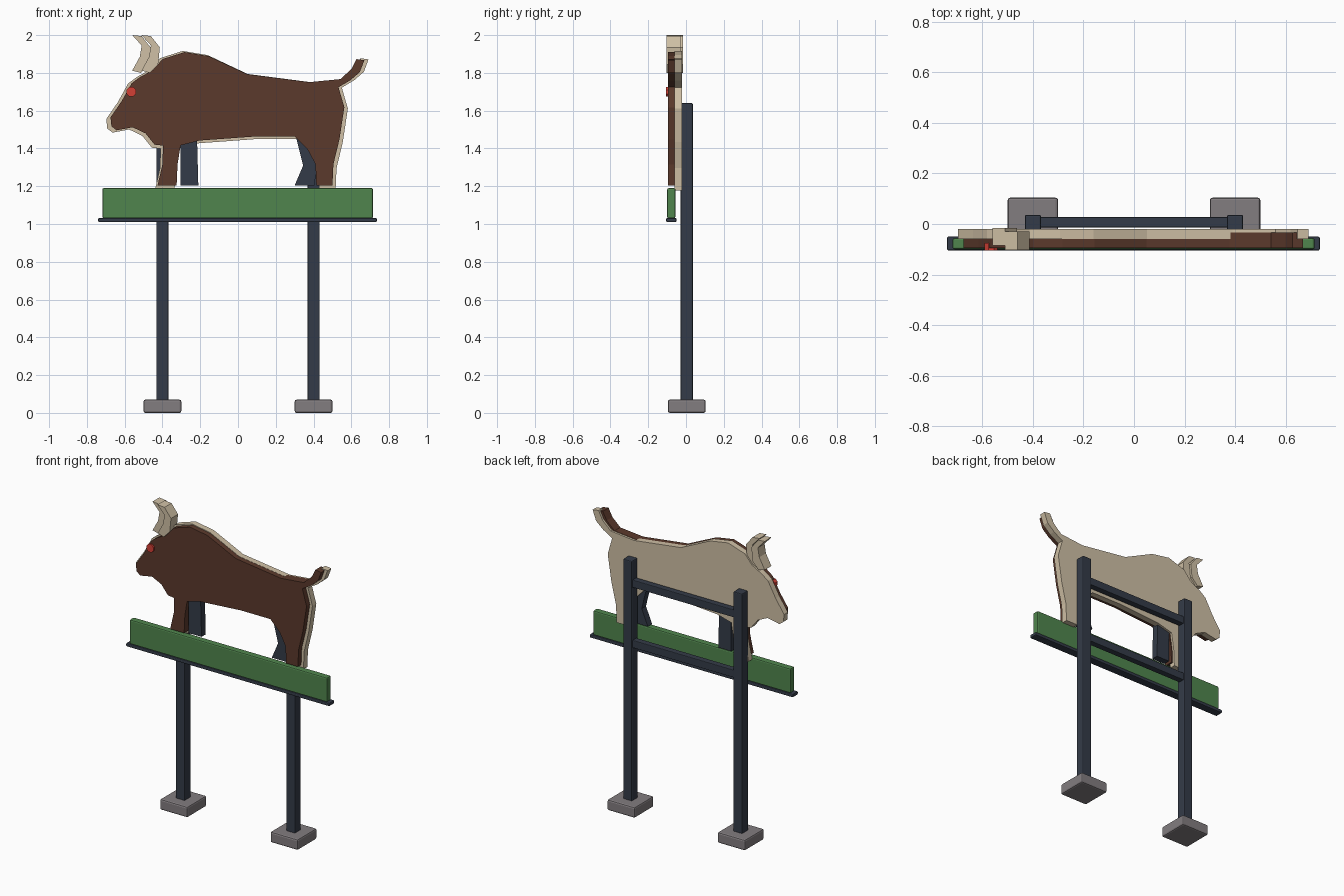
import bpy, bmesh, math
from mathutils import Matrix

if "Cube" in bpy.data.objects:
    bpy.data.objects.remove(bpy.data.objects["Cube"])


def material(name, rgb):
    m = bpy.data.materials.new(name)
    m.diffuse_color = (*rgb, 1)
    m.use_nodes = True
    m.node_tree.nodes["Principled BSDF"].inputs["Base Color"].default_value = m.diffuse_color
    return m


BROWN = material("brown_paint", (0.105, 0.041, 0.025))
CREAM = material("cream_board", (0.63, 0.53, 0.38))
NAVY = material("dark_steel", (0.034, 0.044, 0.065))
GREEN = material("green_paint", (0.08, 0.235, 0.075))
GREY = material("grey_concrete", (0.225, 0.205, 0.215))
RED = material("red_paint", (0.65, 0.05, 0.035))


def finish(bm, name, mat):
    bmesh.ops.recalc_face_normals(bm, faces=bm.faces)
    me = bpy.data.meshes.new(name)
    bm.to_mesh(me)
    bm.free()
    me.materials.append(mat)
    ob = bpy.data.objects.new(name, me)
    bpy.context.collection.objects.link(ob)
    return ob


def box(name, x, y, z, mat, bevel=0.008):
    """Bevelled box from min/max pairs."""
    bm = bmesh.new()
    bmesh.ops.create_cube(bm, size=1)
    for v in bm.verts:
        v.co = [(a + b) / 2 + c * (b - a) for (a, b), c in zip((x, y, z), v.co)]
    ob = finish(bm, name, mat)
    mod = ob.modifiers.new("soft_edges", 'BEVEL')
    mod.width, mod.segments = bevel, 2
    return ob


def plate(name, pts, y0, y1, mat):
    """Flat cut-out of an x-z outline between two depths."""
    bm = bmesh.new()
    face = bm.faces.new([bm.verts.new((x, y0, z)) for x, z in pts])
    ext = bmesh.ops.extrude_face_region(bm, geom=[face], use_keep_orig=True)
    for g in ext["geom"]:
        if isinstance(g, bmesh.types.BMVert):
            g.co.y = y1
    return finish(bm, name, mat)


# Support frame: two posts on footings, joined by rails
for side, s in (("left", -1), ("right", 1)):
    c = 0.4 * s
    box(side + "_footing", (c - 0.1, c + 0.1), (-0.096, 0.104), (0, 0.07), GREY, 0.01)
    box(side + "_post", (c - 0.032, c + 0.032), (-0.028, 0.036), (0.002, 1.64), NAVY, 0.006)
for name, z in (("upper_rail", 1.49), ("lower_rail", 1.095)):
    box(name, (-0.39, 0.39), (-0.014, 0.027), (z - 0.025, z + 0.025), NAVY, 0.004)

# Sign board and the ledge under it
box("sign_board", (-0.718, 0.715), (-0.1, -0.056), (1.03, 1.19), GREEN)
box("sign_ledge", (-0.74, 0.735), (-0.105, -0.05), (1.01, 1.032), NAVY, 0.006)

# Animal silhouette, from the nose along the belly, then back over the tail
outline = [
    (-.67, 1.517), (-.643, 1.496), (-.558, 1.512), (-.49, 1.48), (-.442, 1.42),
    (-.397, 1.415), (-.4, 1.316), (-.426, 1.204), (-.325, 1.204), (-.32, 1.316),
    (-.304, 1.416), (-.204, 1.442), (.087, 1.463), (.3, 1.463), (.368, 1.395),
    (.41, 1.316), (.415, 1.204), (.5, 1.204), (.505, 1.316), (.537, 1.448),
    (.563, 1.618), (.532, 1.724), (.595, 1.761), (.645, 1.804), (.669, 1.867),
    (.627, 1.873), (.6, 1.82), (.542, 1.767), (.378, 1.751), (.05, 1.793),
    (-.156, 1.889), (-.283, 1.91), (-.4, 1.873), (-.45, 1.815), (-.52, 1.777),
    (-.563, 1.745), (-.616, 1.65), (-.675, 1.565)]
plate("animal_body", outline, -0.094, -0.034, BROWN)
# Slightly larger pale backing
plate("animal_backing", [(x * 1.033, 1.77 + (z - 1.77) * 1.045) for x, z in outline],
      -0.06, -0.02, CREAM)

# Far legs in shadow colour
plate("far_front_leg", [(-.304, 1.204), (-.21, 1.204), (-.218, 1.49), (-.304, 1.49)],
      -0.078, -0.034, NAVY)
plate("far_hind_leg", [(.30, 1.204), (.405, 1.204), (.42, 1.33), (.42, 1.49),
                       (.30, 1.49), (.345, 1.31)], -0.078, -0.034, NAVY)

# Pair of curved horns
horn = [(-.56, 2.0), (-.51, 1.995), (-.463, 1.935), (-.472, 1.845), (-.515, 1.80),
        (-.56, 1.812), (-.52, 1.885), (-.51, 1.945)]
plate("far_horn", horn, -0.085, -0.016, CREAM)
plate("near_horn", [(x + .049, z) for x, z in horn], -0.103, -0.03, CREAM)

# Eye disc
bm = bmesh.new()
bmesh.ops.create_cone(bm, cap_ends=True, segments=8, radius1=0.028, radius2=0.028, depth=0.03,
                      matrix=Matrix.Translation((-0.565, -0.09, 1.70))
                      @ Matrix.Rotation(math.pi / 2, 4, 'X')
                      @ Matrix.Rotation(math.pi / 8, 4, 'Z'))
finish(bm, "eye", RED)
